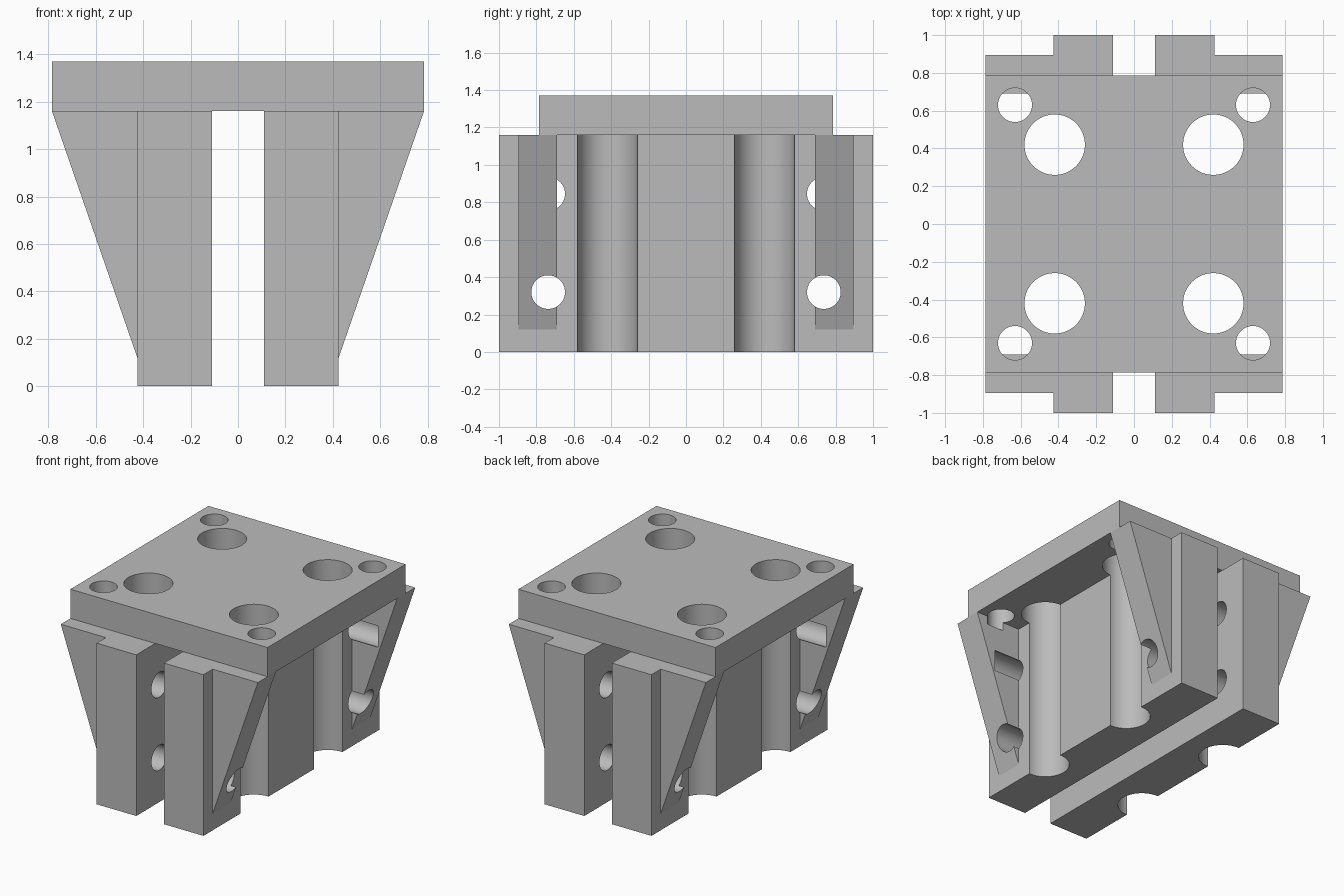
import bpy, bmesh, math
from mathutils import Matrix, Vector

cube = bpy.data.objects.get("Cube")
if cube:
    bpy.data.objects.remove(cube, do_unlink=True)

grey = bpy.data.materials.new("plain grey")
grey.use_nodes = True
grey.diffuse_color = (0.5, 0.5, 0.5, 1)
grey.node_tree.nodes["Principled BSDF"].inputs["Base Color"].default_value = grey.diffuse_color

PLATE = 0.785                   # half width of the square top plate
SEAT, TOP = 1.16, 1.37          # underside and top of the plate
LEG_IN, LEG_OUT = 0.11, 0.425   # leg thickness range in x


def finish(bm, name):
    bmesh.ops.recalc_face_normals(bm, faces=bm.faces)
    mesh = bpy.data.meshes.new(name)
    bm.to_mesh(mesh)
    bm.free()
    mesh.materials.append(grey)
    obj = bpy.data.objects.new(name, mesh)
    bpy.context.collection.objects.link(obj)
    return obj


def prism(name, profile, y0, y1):
    """Extrude an x-z profile along y."""
    bm = bmesh.new()
    face = bm.faces.new([bm.verts.new((x, y0, z)) for x, z in profile])
    ext = bmesh.ops.extrude_face_region(bm, geom=[face])
    verts = [v for v in ext["geom"] if isinstance(v, bmesh.types.BMVert)]
    bmesh.ops.translate(bm, verts=verts, vec=(0, y1 - y0, 0))
    return finish(bm, name)


def rod(bm, start, end, radius):
    start, end = Vector(start), Vector(end)
    axis = end - start
    turn = axis.to_track_quat("Z", "Y").to_matrix().to_4x4()
    bmesh.ops.create_cone(bm, cap_ends=True, segments=64, radius1=radius, radius2=radius,
                          depth=axis.length, matrix=Matrix.Translation((start + end) / 2) @ turn)


def rect(x0, x1, z0, z1):
    return [(x0, z0), (x1, z0), (x1, z1), (x0, z1)]


# Top plate, two legs and four triangular gussets
parts = [prism("top_plate", rect(-PLATE, PLATE, SEAT, TOP), -PLATE, PLATE)]
for sx, side in ((1, "left"), (-1, "right")):
    parts.append(prism(side + "_leg", rect(sx * LEG_IN, sx * LEG_OUT, 0, SEAT), -1, 1))
    for sy, end in ((-1, "front"), (1, "back")):
        triangle = [(sx * LEG_OUT, 0.12), (sx * PLATE, SEAT), (sx * LEG_OUT, SEAT)]
        parts.append(prism(f"{end}_{side}_gusset", triangle, sy * 0.69, sy * 0.895))

# All drilled holes as one cutter
bm = bmesh.new()
for sy in (-1, 1):
    for sx in (-1, 1):
        rod(bm, (sx * 0.42, sy * 0.42, -0.1), (sx * 0.42, sy * 0.42, 1.5), 0.16)   # rod channels
        rod(bm, (sx * 0.63, sy * 0.63, 1.1), (sx * 0.63, sy * 0.63, 1.5), 0.09)    # plate bolts
    for z in (0.32, 0.845):
        rod(bm, (-0.63, sy * 0.737, z), (0.63, sy * 0.737, z), 0.09)               # cross bolts
cutter = finish(bm, "hole_cutter")
cutter.hide_render = True

for obj in parts:
    cut = obj.modifiers.new("holes", "BOOLEAN")
    cut.operation = "DIFFERENCE"
    cut.solver = "EXACT"
    cut.object = cutter

# Bake the holes and smooth only the round walls
graph = bpy.context.evaluated_depsgraph_get()
baked = [bpy.data.meshes.new_from_object(obj.evaluated_get(graph)) for obj in parts]
for obj, mesh in zip(parts, baked):
    obj.modifiers.clear()
    obj.data = mesh
    mesh.shade_smooth()
    mesh.set_sharp_from_angle(angle=math.radians(30))
bpy.data.objects.remove(cutter, do_unlink=True)
